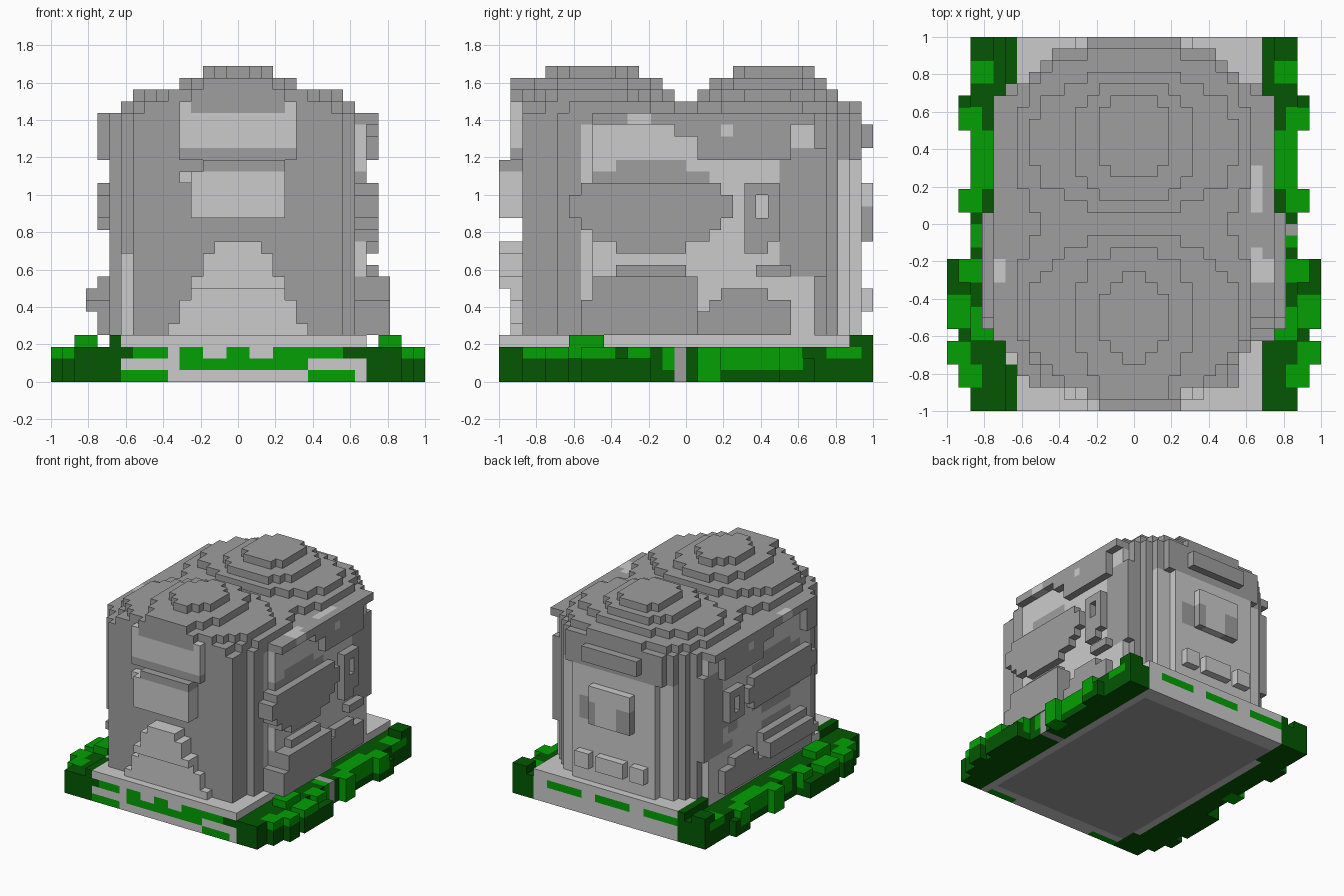
import bpy, bmesh

if "Cube" in bpy.data.objects:
    bpy.data.objects.remove(bpy.data.objects["Cube"])

V = 1 / 16                      # size of one block
PALETTE = {"light_stone": (0.6, 0.6, 0.6), "dark_stone": (0.345, 0.345, 0.345),
           "bright_leaf": (0.001, 0.352, 0.001), "dark_leaf": (0.001, 0.096, 0.001)}
LIGHT, DARK, LEAF, SHADE = range(4)
mats = []
for name, col in PALETTE.items():
    m = bpy.data.materials.new(name)
    m.diffuse_color = (*col, 1)
    m.use_nodes = True
    m.node_tree.nodes["Principled BSDF"].inputs["Base Color"].default_value = m.diffuse_color
    mats.append(m)

cells = {}                      # block position -> (part, colour)


def box(part, col, x, y, z, mirror=False):
    """Fill a block range; mirror repeats it on the other side of x = 0."""
    for i in range(*x):
        for j in range(*y):
            for k in range(*z):
                cells[i, j, k] = (part, col)
                if mirror:
                    cells[-1 - i, j, k] = (part, col)


def paint(col, x, y, z, mirror=False):
    """Recolour existing blocks only."""
    for i in range(*x):
        for j in range(*y):
            for k in range(*z):
                for p in ((i, j, k), (-1 - i, j, k)) if mirror else ((i, j, k),):
                    if p in cells:
                        cells[p] = (cells[p][0], col)


def cut(x, y, z):
    """Remove blocks."""
    for i in range(*x):
        for j in range(*y):
            for k in range(*z):
                cells.pop((i, j, k), None)


def lobe(part, col, cy, a, b, z, power=2.3):
    """Rounded layer of blocks."""
    for i in range(-16, 16):
        for j in range(-16, 16):
            if abs((i + .5) / a) ** power + abs((j + .5 - cy) / b) ** power <= 1:
                for k in range(*z):
                    cells[i, j, k] = (part, col)


# base slab and plinth, with a dark underside
box("base_slab", LIGHT, (-11, 11), (-16, 16), (0, 3))
paint(DARK, (-10, 10), (-14, 14), (0, 1))
box("plinth", LIGHT, (-11, 11), (-16, 16), (3, 4))

# moss strips on the front and back of the slab
paint(LEAF, (6, 10), (-16, -15), (0, 1), True)
paint(LEAF, (6, 9), (-16, -15), (2, 3), True)
paint(SHADE, (9, 11), (-16, -15), (2, 3), True)
paint(LEAF, (-5, 6), (-16, -15), (1, 3))
for x in (-3, 1):
    paint(LIGHT, (x, x + 2), (-16, -15), (2, 3))
for x0, x1 in ((-10, -5), (-3, 2), (4, 9)):
    paint(LEAF, (x0, x1), (15, 16), (2, 3))

# walls: light long sides, dark stepped corners, front right corner cut deeper
for y in range(-14, 14):
    n = y if y >= 0 else -1 - y
    hw = 11 if n <= 10 else 10 if n <= 11 else 9
    if y == 13:
        hw = 8
    right = min(hw, 10 if y >= -11 else 9) if y < -8 else hw
    box("walls", LIGHT if n <= 10 else DARK, (-hw, right), (y, y + 1), (4, 23))
paint(DARK, (-11, -10), (-11, -10), (4, 23))
paint(DARK, (9, 10), (-11, -9), (4, 23))
box("walls", DARK, (-10, -9), (-13, -12), (11, 23))
paint(LIGHT, (-10, -9), (-12, -11), (4, 11))

# front face: stepped foot, panel and upper band
box("front_face", DARK, (-5, 5), (-15, -14), (19, 24))
paint(LIGHT, (-5, 5), (-15, -14), (20, 24))
for z0, z1, w, y0 in ((4, 5, 6, -15), (5, 7, 5, -15), (7, 8, 4, -15),
                      (8, 9, 4, -16), (9, 11, 3, -16), (11, 12, 2, -16)):
    box("front_steps", LIGHT, (-w, w), (y0, -14), (z0, z1))
box("front_panel", LIGHT, (-4, 4), (-16, -14), (14, 18))
box("front_panel", DARK, (-3, 4), (-16, -14), (18, 19))
box("front_panel", LIGHT, (-5, -4), (-15, -14), (17, 18))

# back face: light stone with stepped foot, panel and dark lintel
box("back_face", LIGHT, (-6, 6), (14, 15), (4, 19))
paint(LIGHT, (-8, 8), (13, 14), (4, 19))
for z0, z1, w in ((4, 6, 6), (6, 8, 5)):
    box("back_steps", LIGHT, (-w, w), (14, 16 if z0 > 4 else 15), (z0, z1))
for x in (-3, 2):
    cut((x, x + 1), (15, 16), (6, 8))
box("back_panel", LIGHT, (-3, 3), (14, 16), (12, 17))
paint(DARK, (-3, -1), (14, 16), (12, 15))
paint(DARK, (2, 5), (14, 16), (12, 15))
box("back_lintel", DARK, (-7, 7), (13, 15), (19, 23))
box("back_lintel", DARK, (-4, 4), (15, 16), (20, 22))

# raised side panels, one row of blocks at a time: z0, z1, y0, y1, thickness
SIDE_ROWS = ((11, 12, -6, 0, 1), (12, 13, -8, 2, 1), (13, 14, -9, 3, 1), (14, 16, -10, 4, 1),
             (16, 17, -9, 3, 1), (17, 18, -8, 2, 0), (18, 19, -6, 0, 0),      # oval
             (4, 7, -9, 1, 2), (7, 8, -8, 1, 2), (8, 9, -8, 1, 2), (9, 10, -6, 0, 1),  # low arch
             (4, 6, 1, 9, 1), (6, 7, 2, 9, 1), (7, 8, 3, 7, 1), (9, 10, 6, 9, 1),      # small arch
             (11, 14, 5, 7, 1), (14, 16, 5, 6, 1), (16, 17, 5, 8, 1), (12, 16, 7, 8, 1))  # hook
for z0, z1, y0, y1, t in SIDE_ROWS:
    box("side_panels", DARK, (10, 11 + t), (y0, y1), (z0, z1), True)
box("rear_pillars", DARK, (10, 11), (8, 12), (9, 20), True)
# shallower panels on the left
cut((-13, -12), (-16, 16), (4, 6))
cut((-13, -12), (-16, 16), (8, 10))
cut((-12, -11), (-16, 16), (9, 13))

# eaves overhanging the long sides
box("eaves", DARK, (11, 12), (1, 9), (19, 22), True)
box("eaves", DARK, (11, 12), (-1, 1), (21, 22), True)
box("eaves", DARK, (11, 12), (-8, 11), (22, 23), True)
box("eaves", DARK, (-12, -9), (-10, -8), (19, 23))
paint(DARK, (-11, 11), (-14, 14), (22, 23))
paint(LIGHT, (10, 11), (-5, -2), (22, 23))
paint(LIGHT, (10, 11), (1, 5), (22, 23))
paint(LIGHT, (11, 12), (-5, -3), (22, 23), True)
paint(LIGHT, (11, 12), (3, 4), (21, 22), True)

# roof: stacked rounded layers forming two domes
box("roof", DARK, (-8, 8), (-14, -7), (23, 24))
lobe("roof", DARK, -6.5, 10.1, 8.6, (23, 24))
lobe("roof", DARK, 6.5, 10.1, 8.6, (23, 24))
box("roof", DARK, (-6, 6), (-2, 2), (23, 24))
lobe("front_dome", DARK, -8, 9.2, 7.2, (24, 25), 2)
box("front_dome", DARK, (-4, 4), (-15, -8), (24, 25))
lobe("front_dome", DARK, -8, 5.3, 6.3, (25, 26), 1.9)
box("front_dome", DARK, (-3, 3), (-15, -8), (25, 26))
lobe("front_dome", DARK, -8, 3.4, 4.2, (26, 27), 1.6)
lobe("rear_dome", DARK, 7, 9.2, 6.2, (24, 25), 2)
lobe("rear_dome", DARK, 7, 5.3, 5.3, (25, 26), 1.9)
lobe("rear_dome", DARK, 7.5, 3.4, 3.9, (26, 27), 1.6)

# hedge along both sides, then leafy bulges: y0, y1, outer x, z0, z1, colour
box("hedge", SHADE, (11, 14), (-16, 16), (0, 3), True)
box("hedge", SHADE, (-11, -10), (11, 16), (0, 4))
box("hedge", SHADE, (-11, -10), (-16, -12), (0, 4))
BULGES = ((8, 11, 15, 0, 2, SHADE), (8, 10, 15, 1, 3, LEAF), (1, 3, 15, 0, 3, LEAF),
          (-6, -3, 16, 0, 2, SHADE), (-5, -3, 15, 1, 3, LEAF), (-9, -6, 16, 0, 2, SHADE),
          (-9, -6, 16, 2, 3, LEAF), (-10, -6, 15, 0, 2, SHADE), (-12, -10, 16, 0, 2, SHADE),
          (-12, -10, 16, 2, 3, LEAF), (-14, -12, 15, 0, 2, SHADE), (-14, -12, 15, 2, 3, LEAF),
          (-10, -7, 14, 2, 4, LEAF), (12, 15, 14, 2, 3, LEAF), (14, 16, 14, 3, 4, SHADE),
          (3, 8, 14, 1, 3, LEAF), (-2, 0, 14, 1, 3, LEAF))
for y0, y1, x1, z0, z1, col in BULGES:
    box("hedge", col, (x1 - 2, x1), (y0, y1), (z0, z1), True)
paint(DARK, (11, 14), (-1, 0), (0, 3))

# skin each part with the block faces that are exposed
DIRS = ((1, 0, 0), (-1, 0, 0), (0, 1, 0), (0, -1, 0), (0, 0, 1), (0, 0, -1))
for part in dict.fromkeys(c[0] for c in cells.values()):
    bm = bmesh.new()
    verts = {}
    for p, (owner, col) in cells.items():
        if owner != part:
            continue
        for d in DIRS:
            if (p[0] + d[0], p[1] + d[1], p[2] + d[2]) in cells:
                continue
            ax = [abs(v) for v in d].index(1)
            u, w = (ax + 1) % 3, (ax + 2) % 3
            loop = []
            for a, b in ((0, 0), (1, 0), (1, 1), (0, 1)):
                q = list(p)
                q[ax] += d[ax] > 0
                q[u] += a
                q[w] += b
                q = tuple(q)
                if q not in verts:
                    verts[q] = bm.verts.new([c * V for c in q])
                loop.append(verts[q])
            f = bm.faces.new(loop if d[ax] > 0 else loop[::-1])
            f.material_index = col
    me = bpy.data.meshes.new(part)
    bm.to_mesh(me)
    bm.free()
    for m in mats:
        me.materials.append(m)
    bpy.context.collection.objects.link(bpy.data.objects.new(part, me))
